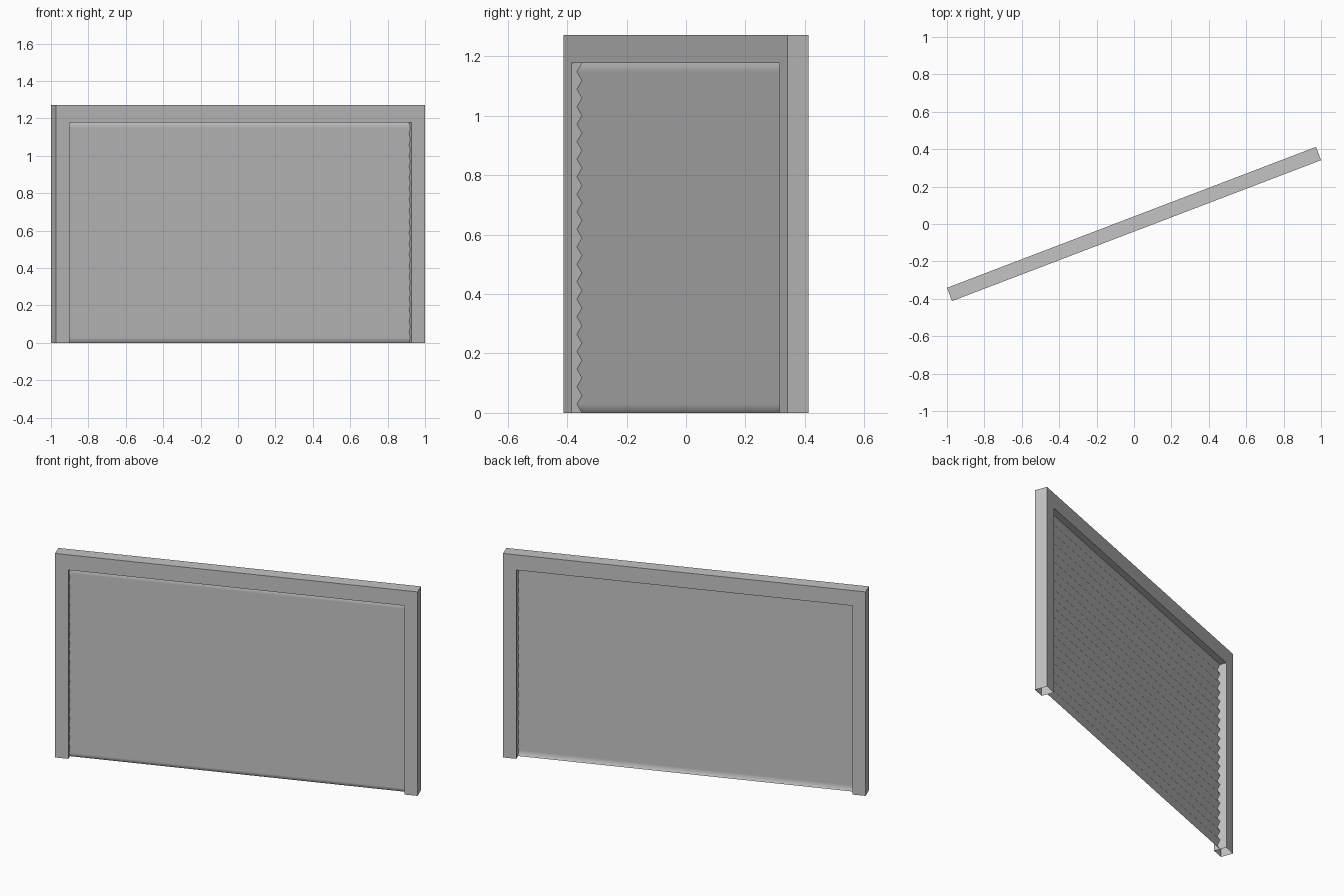
import bpy, bmesh, math

cube = bpy.data.objects.get("Cube")
if cube:
    bpy.data.objects.remove(cube, do_unlink=True)

HALF = 1.056           # half width of the frame
DEPTH = 0.076          # frame thickness
HEIGHT = 1.272
JAMB = 0.077           # width of each upright
LINTEL = 0.095         # height of the top beam
ANGLE = math.radians(20.9)
SLATS = 20

grey = bpy.data.materials.new("plain_grey")
grey.use_nodes = True
colour = (0.55, 0.55, 0.55, 1)
grey.diffuse_color = colour
grey.node_tree.nodes["Principled BSDF"].inputs["Base Color"].default_value = colour


def finish(name, bm):
    """Turn a bmesh into a placed, coloured object."""
    mesh = bpy.data.meshes.new(name)
    bm.to_mesh(mesh)
    bm.free()
    mesh.materials.append(grey)
    obj = bpy.data.objects.new(name, mesh)
    bpy.context.collection.objects.link(obj)
    obj.rotation_euler.z = ANGLE
    return obj


# Frame: hollow upside-down U, with the feet of the uprights left open
inner, top = HALF - JAMB, HEIGHT - LINTEL
outline = [(-HALF, 0), (-inner, 0), (-inner, top), (inner, top),
           (inner, 0), (HALF, 0), (HALF, HEIGHT), (-HALF, HEIGHT)]
bm = bmesh.new()
front = [bm.verts.new((x, -DEPTH / 2, z)) for x, z in outline]
back = [bm.verts.new((x, DEPTH / 2, z)) for x, z in outline]
bm.faces.new(front)
bm.faces.new(back[::-1])
for i, (x, z) in enumerate(outline):
    j = (i + 1) % len(outline)
    if z == 0 and outline[j][1] == 0:
        continue
    bm.faces.new((front[j], front[i], back[i], back[j]))
finish("door_frame", bm)

# Shutter: one zigzag sheet with softened ridges
bm = bmesh.new()
rows = []
for i in range(2 * SLATS + 1):
    y = -0.019 if i % 2 else -0.001
    z = top * i / (2 * SLATS)
    rows.append([bm.verts.new((x, y, z)) for x in (-inner, inner)])
for low, high in zip(rows, rows[1:]):
    face = bm.faces.new((low[0], low[1], high[1], high[0]))
    face.smooth = True
finish("roller_shutter", bm)
